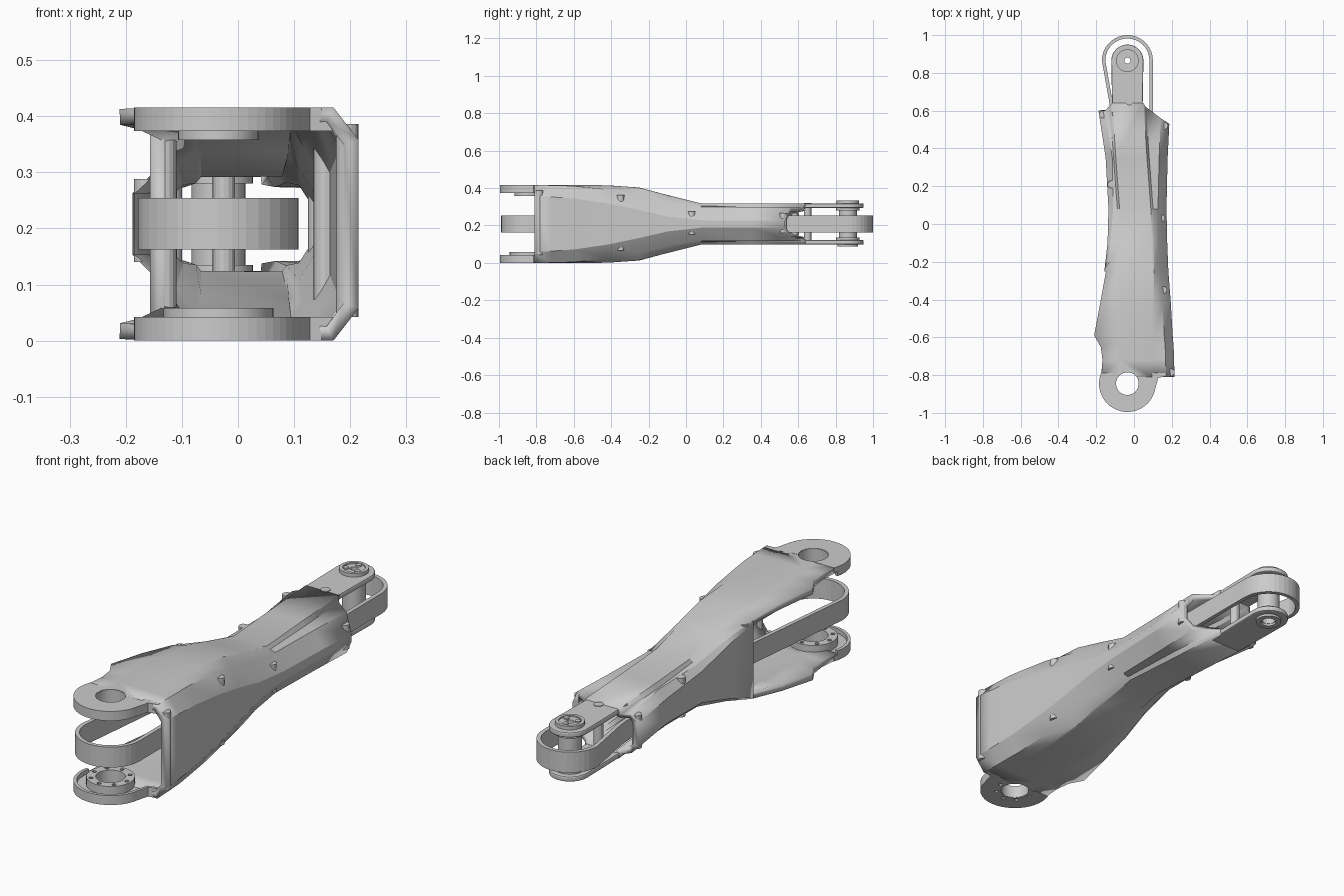
import bpy, bmesh
from math import cos, sin, pi, radians

cube = bpy.data.objects.get("Cube")
if cube:
    bpy.data.objects.remove(cube)

MID = 0.208                      # height of the symmetry plane
AXIS_X = -0.035                  # both joint axes share this x
FRONT, BACK = -0.845, 0.865      # joint axes along y


def finish(name, bm, smooth=None):
    mesh = bpy.data.meshes.new(name)
    bm.to_mesh(mesh)
    bm.free()
    ob = bpy.data.objects.new(name, mesh)
    bpy.context.collection.objects.link(ob)
    if smooth:
        bpy.ops.object.select_all(action='DESELECT')
        bpy.context.view_layer.objects.active = ob
        ob.select_set(True)
        bpy.ops.object.shade_smooth_by_angle(angle=radians(smooth))
    return ob


def arc(y, r, a0, a1, n=18, x=AXIS_X):
    angles = [radians(a0 + (a1 - a0) * i / n) for i in range(n + 1)]
    return [(x + r * cos(a), y + r * sin(a)) for a in angles]


def slab(name, pts, z0, z1, bevel=0):
    bm = bmesh.new()
    face = bm.faces.new([bm.verts.new((x, y, z0)) for x, y in pts])
    up = bmesh.ops.extrude_face_region(bm, geom=[face])["geom"]
    bmesh.ops.translate(bm, vec=(0, 0, z1 - z0),
                        verts=[v for v in up if isinstance(v, bmesh.types.BMVert)])
    bmesh.ops.recalc_face_normals(bm, faces=bm.faces)
    ob = finish(name, bm)
    if bevel:
        mod = ob.modifiers.new("edge", 'BEVEL')
        mod.width, mod.segments = bevel, 2
    return ob


def band(name, pts, z0, z1, thick, closed=False):
    bm = bmesh.new()
    cols = [[bm.verts.new((x, y, z)) for z in (z0, z1)] for x, y in pts]
    for a, b in zip(cols, cols[1:] + (cols[:1] if closed else [])):
        bm.faces.new((a[0], b[0], b[1], a[1]))
    ob = finish(name, bm)
    mod = ob.modifiers.new("wall", 'SOLIDIFY')
    mod.thickness, mod.offset = thick, -1
    return ob


def ring(name, y, r_in, r_out, z0, z1, n=32):
    bm = bmesh.new()
    prof = [(r_in, z0), (r_out, z0), (r_out, z1), (r_in, z1)]
    loops = []
    for i in range(n):
        a = 2 * pi * i / n
        loops.append([bm.verts.new((AXIS_X + r * cos(a), y + r * sin(a), z)) for r, z in prof])
    for i in range(n):
        p, q = loops[i], loops[(i + 1) % n]
        for j in range(4):
            k = (j + 1) % 4
            bm.faces.new((p[j], q[j], q[k], p[k]))
    bmesh.ops.recalc_face_normals(bm, faces=bm.faces)
    return finish(name, bm, 30)


def post(name, x, y, r, z0, z1, n=16):
    return slab(name, arc(y, r, 0, 360 - 360 / n, n - 1, x), z0, z1)


def cut(ob, *cutters):
    for c in cutters:
        mod = ob.modifiers.new("hole", 'BOOLEAN')
        mod.object, mod.solver = c, 'EXACT'
        c.hide_render = True
        c.hide_viewport = True
        c.display_type = 'WIRE'


def mix(a, b, t):
    return a + (b - a) * min(1, max(0, t))


# Hollow arm shell: stations of y, left x, right x, ridge, shoulder and wall half heights
STATIONS = [
    (-.81, -.18, .215, .208, .208, .15),
    (-.72, -.172, .212, .208, .207, .145),
    (-.65, -.182, .21, .208, .205, .14),
    (-.59, -.217, .205, .208, .202, .135),
    (-.42, -.185, .195, .207, .185, .11),
    (-.25, -.157, .182, .195, .155, .075),
    (-.1, -.14, .176, .155, .115, .04),
    (.08, -.135, .172, .11, .09, .02),
    (.35, -.15, .178, .11, .09, .018),
    (.6, -.188, .187, .11, .09, .018),
]
END_Y = (.6, .6, .63, .64, .64, .62, .56, .53)   # slanted rear opening


def section(y, xl, xr, ridge, shoulder, wall, last):
    t = (y + .1) / .3
    left = mix((shoulder + ridge) / 2, shoulder, t)
    chamfer = mix(.006, .035, (y + .3) / .6)
    foot = mix(ridge - .002, shoulder, t)
    xa, xb = mix(-.07, -.115, y / .6), mix(.095, .05, y / .6)
    top = [(xl, left - chamfer), (xl + chamfer, left), (xa - .012, foot), (xa, ridge),
           (xb, ridge), (xb + .012, foot), (xr - .045, shoulder), (xr, wall)]
    ys = END_Y if last else [y] * len(top)
    upper = [(x, v, MID + h) for (x, h), v in zip(top, ys)]
    lower = [(x, v, MID - h) for (x, h), v in zip(top, ys)]
    return upper + lower[::-1]


bm = bmesh.new()
rows = [[bm.verts.new(p) for p in section(*s, s is STATIONS[-1])] for s in STATIONS]
for s, a, b in zip(STATIONS, rows, rows[1:]):
    n = len(a)
    for i in range(n):
        # the left side stays open near the front joint
        if s[0] < -.3 and i in (0, n - 2, n - 1):
            continue
        j = (i + 1) % n
        bm.faces.new((a[i], a[j], b[j], b[i]))
bmesh.ops.delete(bm, geom=[v for v in bm.verts if not v.link_faces], context='VERTS')
shell = finish("arm_shell", bm, 25)
mod = shell.modifiers.new("wall", 'SOLIDIFY')
mod.thickness, mod.offset = .028, -1

# Front joint: two lugs with rims and bearing seats
bore = post("bore_cutter", AXIS_X, FRONT, .061, -.1, .6, 32)
cut(shell, bore)
lug_outline = arc(FRONT, .15, 165, 350, 28) + [(.128, -.815), (.17, -.805), (.17, -.79), (-.175, -.79)]
rim_path = arc(FRONT, .15, 165, 350, 28) + [(.128, -.815), (.17, -.805)]
bolt_cutters = [post("bolt_cutter", x, y, .009, -.1, .1, 10)
                for x, y in arc(FRONT, .08, 0, 315, 7)]
for side, seat in (("lower", .098), ("upper", .072)):
    def span(h0, h1):
        return (h0, h1) if side == "lower" else (2 * MID - h1, 2 * MID - h0)
    lug = slab(side + "_lug", lug_outline, *span(0, .022))
    cut(lug, bore)
    band(side + "_lug_rim", rim_path, *span(.004, .042), .014)
    bearing = ring(side + "_bearing_seat", FRONT, .06, seat, *span(.002, .058))
    if side == "lower":
        cut(lug, *bolt_cutters)
        cut(bearing, *bolt_cutters)

# Rear fork: two rounded arms, hollow shaft and end caps
fork_outline = arc(BACK, .085, 0, 180) + [(-.115, .57), (.045, .57)]
fork_bore = post("fork_cutter", AXIS_X, BACK, .03, -.1, .6, 24)
for side, z0 in (("lower", MID - .11), ("upper", MID + .086)):
    arm = slab(side + "_fork_arm", fork_outline, z0, z0 + .024, .006)
    cut(arm, fork_bore)
ring("rear_shaft", BACK, .03, .048, MID - .1, MID + .1)
for side, z0, r in (("lower", .115, .062), ("upper", .28, .062)):
    ring(side + "_shaft_collar", BACK, .03, r, z0, z0 + .02)
ring("upper_cap", BACK, .016, .06, MID + .106, MID + .12)
ring("upper_cap_rim", BACK, .046, .06, MID + .106, MID + .126)
ring("lower_cap", BACK, .032, .055, MID - .12, MID - .1)
for x, y in arc(BACK, .032, 90, 330, 2):
    post("cap_screw", x, y, .012, MID + .11, MID + .126, 12)

# Screw posts tying the two halves together
POSTS = [(.195, -.785, .178), (.155, -.35, .155), (.145, .03, .068), (.16, .52, .06),
         (-.13, -.22, .167), (-.12, .21, .093), (-.165, .58, .08), (-.025, .65, .113)]
for x, y, h in POSTS:
    post("screw_post", x, y, .02, MID - h + .012, MID + h)

# Drive belt, squeezed inward where it passes the narrow waist
belt_path = (arc(FRONT, .143, 180, 360) + arc(BACK, .135, 0, 180)
             + [(-.13, .64), (-.108, .3), (-.104, 0), (-.115, -.25)])
band("drive_belt", belt_path, MID - .045, MID + .046, .018, True)
